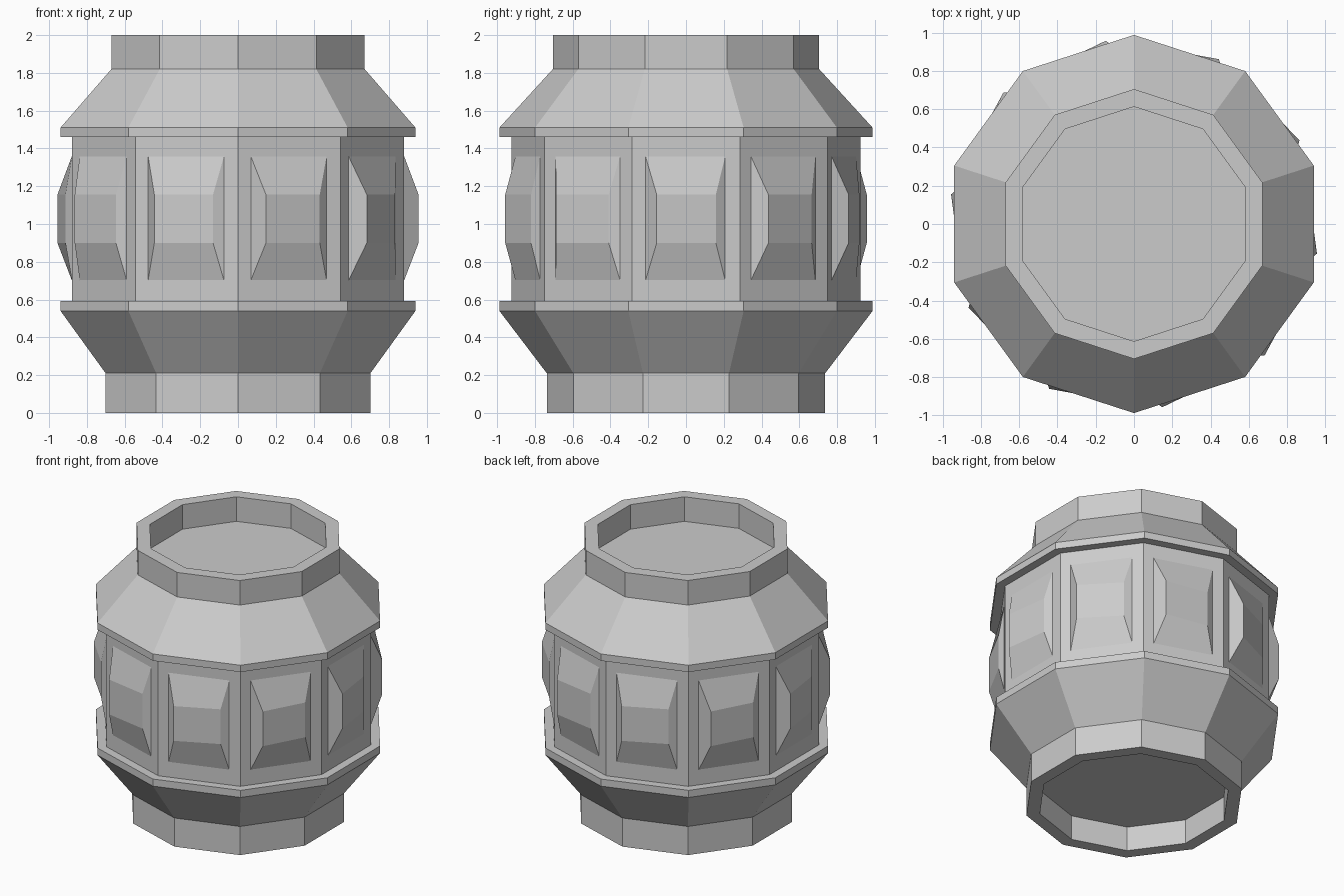
import bpy, bmesh, math

if "Cube" in bpy.data.objects:
    bpy.data.objects.remove(bpy.data.objects["Cube"])

SIDES = 10
STEP = 2 * math.pi / SIDES


def finish(name, bm):
    bmesh.ops.recalc_face_normals(bm, faces=bm.faces)
    mesh = bpy.data.meshes.new(name)
    bm.to_mesh(mesh)
    bm.free()
    obj = bpy.data.objects.new(name, mesh)
    bpy.context.collection.objects.link(obj)
    return obj


def lathe(name, profile):
    """Ten-sided revolve of (radius, z) points, capped at both ends."""
    bm = bmesh.new()
    rings = []
    for r, z in profile:
        rings.append([bm.verts.new((r * math.cos(math.pi / 2 + i * STEP),
                                    r * math.sin(math.pi / 2 + i * STEP), z))
                      for i in range(SIDES)])
    for a, b in zip(rings, rings[1:]):
        for i in range(SIDES):
            j = (i + 1) % SIDES
            bm.faces.new((a[i], a[j], b[j], b[i]))
    bm.faces.new(rings[0])
    bm.faces.new(rings[-1])
    return finish(name, bm)


# Barrel shell: recessed base, flared shoulders, inset waist, recessed top
lathe("barrel_body", [
    (0.645, 0.18), (0.645, 0.0), (0.737, 0.0), (0.737, 0.21),
    (0.988, 0.54), (0.988, 0.592), (0.925, 0.592),
    (0.925, 1.46), (0.988, 1.46), (0.988, 1.51),
    (0.705, 1.82), (0.705, 2.0), (0.613, 2.0), (0.613, 1.82),
])

# Raised bevelled panels, slightly twisted, one on each waist face
base = [(0.879, -0.215), (0.879, 0.208)]     # (distance out, sideways)
crown = [(0.956, -0.155), (0.914, 0.158)]
bm = bmesh.new()
for k in range(SIDES):
    c, s = math.cos(k * STEP), math.sin(k * STEP)

    def loop(pair, z0, z1):
        (r0, t0), (r1, t1) = pair
        pts = [(r0, t0, z0), (r1, t1, z0), (r1, t1, z1), (r0, t0, z1)]
        return [bm.verts.new((r * c - t * s, r * s + t * c, z)) for r, t, z in pts]

    low = loop(base, 0.70, 1.36)
    high = loop(crown, 0.90, 1.155)
    bm.faces.new(low)
    bm.faces.new(high)
    for i in range(4):
        j = (i + 1) % 4
        bm.faces.new((low[i], low[j], high[j], high[i]))
finish("side_panels", bm)
